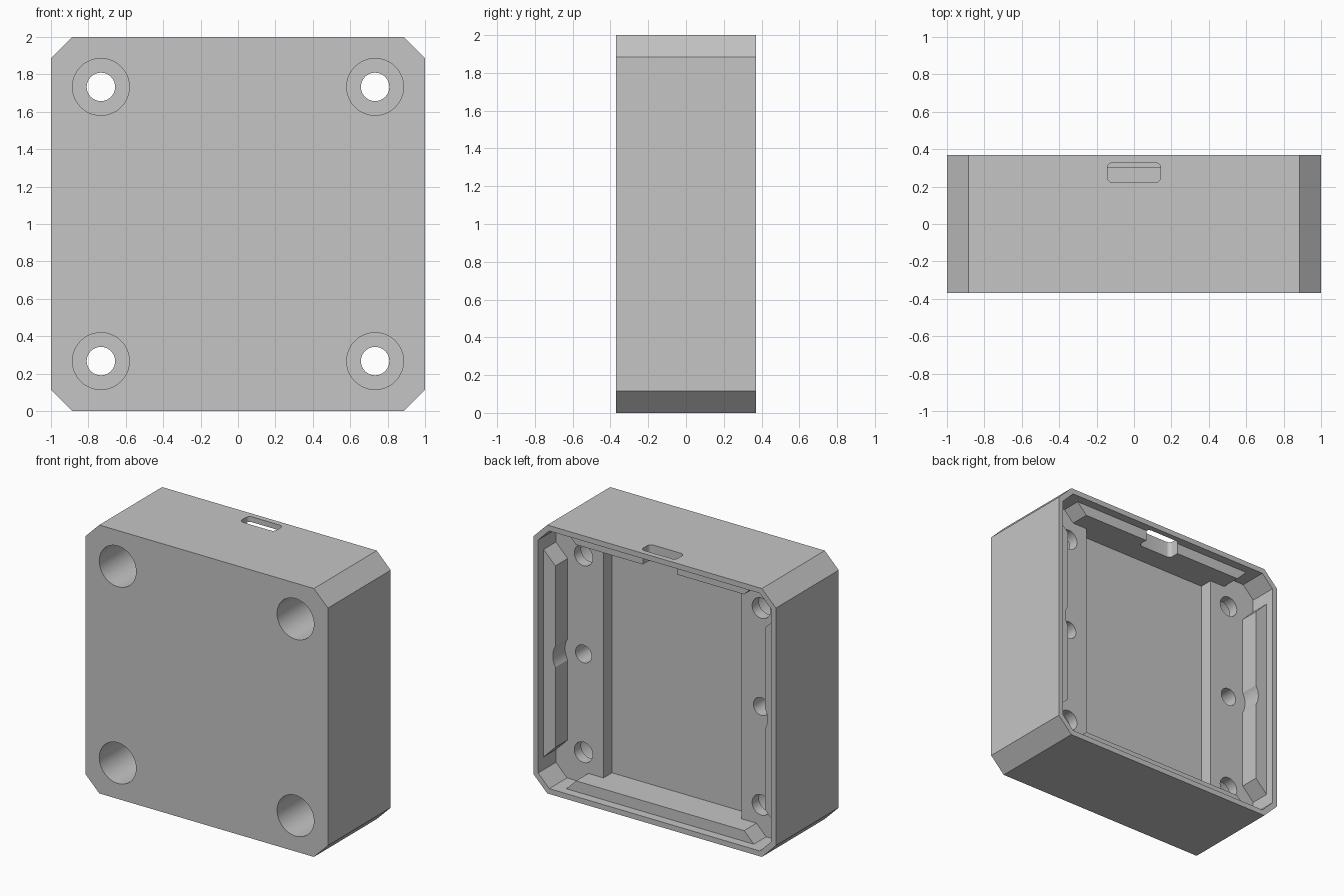
import bpy, bmesh, math

old = bpy.data.objects.get("Cube")
if old:
    bpy.data.objects.remove(old, do_unlink=True)

HALF_DEPTH = 0.37
WALL = 0.04          # thin rim wall
LEDGE_Y = 0.305      # step that carries the lid
DECK_Y = 0.16        # screw decks
FLOOR_Y = 0.06       # cavity floor
DECK_X = 0.568
BAR_X, BAR_Z = 0.863, 0.88
SCREW = 0.733

grey = bpy.data.materials.new("light_grey")
grey.use_nodes = True
colour = (0.56, 0.56, 0.56, 1)
grey.diffuse_color = colour
grey.node_tree.nodes["Principled BSDF"].inputs["Base Color"].default_value = colour


def prism(name, outline, start, end, upright=False):
    """Extrude an outline along y, or along z when upright."""
    bm = bmesh.new()
    rings = []
    for d in (start, end):
        rings.append([bm.verts.new((a, b, d) if upright else (a, d, b + 1))
                      for a, b in outline])
    bm.faces.new(rings[0])
    bm.faces.new(rings[1])
    n = len(outline)
    for i in range(n):
        j = (i + 1) % n
        bm.faces.new((rings[0][i], rings[0][j], rings[1][j], rings[1][i]))
    bmesh.ops.recalc_face_normals(bm, faces=bm.faces[:])
    mesh = bpy.data.meshes.new(name)
    bm.to_mesh(mesh)
    bm.free()
    mesh.materials.append(grey)
    ob = bpy.data.objects.new(name, mesh)
    bpy.context.collection.objects.link(ob)
    return ob


def four_way(quarter):
    """Mirror a quarter outline around both axes."""
    back = quarter[::-1]
    return (quarter + [(-x, z) for x, z in back]
            + [(-x, -z) for x, z in quarter] + [(x, -z) for x, z in back])


def circle(cx, cz, r, n=48):
    return [(cx + r * math.cos(math.tau * i / n), cz + r * math.sin(math.tau * i / n))
            for i in range(n)]


def cut(body, cutter):
    cutter.hide_render = True
    mod = body.modifiers.new("cut", 'BOOLEAN')
    mod.operation = 'DIFFERENCE'
    mod.solver = 'EXACT'
    mod.object = cutter
    bpy.context.view_layer.objects.active = body
    bpy.ops.object.modifier_apply(modifier=mod.name)
    bpy.data.objects.remove(cutter, do_unlink=True)


# Chamfered solid block
body = prism("enclosure_body", four_way([(1, 0.885), (0.885, 1)]), -HALF_DEPTH, HALF_DEPTH)

# Deck pocket, open into the four corners between the ledge bars
rim = 1 - WALL
deck = four_way([(BAR_X, 0.676), (rim, 0.773), (rim, 0.868),
                 (0.868, rim), (0.773, rim), (0.693, BAR_Z)])
cut(body, prism("deck_pocket", deck, DECK_Y, 0.5))

# Lid rebate and central floor pocket
cut(body, prism("lid_rebate", four_way([(rim, 0.868), (0.868, rim)]), LEDGE_Y, 0.6))
cut(body, prism("floor_pocket", four_way([(DECK_X, BAR_Z)]), FLOOR_Y, 0.25))

# Screw holes on both decks
for side in (-SCREW, SCREW):
    for height in (-SCREW, SCREW):
        cut(body, prism("counterbore", circle(side, height, 0.152), -0.6, 0.08))
        cut(body, prism("through_hole", circle(side, height, 0.076), -0.1, 0.25))
    cut(body, prism("middle_clearance", circle(side, 0, 0.152), DECK_Y, 0.4))
    cut(body, prism("middle_hole", circle(side, 0, 0.066), -0.1, 0.25))

# Rounded connector slot through the top wall
slot = []
for k, (cx, cy) in enumerate([(0.113, 0.298), (-0.113, 0.298), (-0.113, 0.252), (0.113, 0.252)]):
    for step in range(7):
        a = math.pi / 2 * (k + step / 6)
        slot.append((cx + 0.03 * math.cos(a), cy + 0.03 * math.sin(a)))
cut(body, prism("connector_slot", slot, 1.8, 2.2, upright=True))

# Smooth hole walls, sharp edges kept
bpy.ops.object.select_all(action='DESELECT')
body.select_set(True)
bpy.context.view_layer.objects.active = body
bpy.ops.object.shade_smooth_by_angle(angle=math.radians(30))
